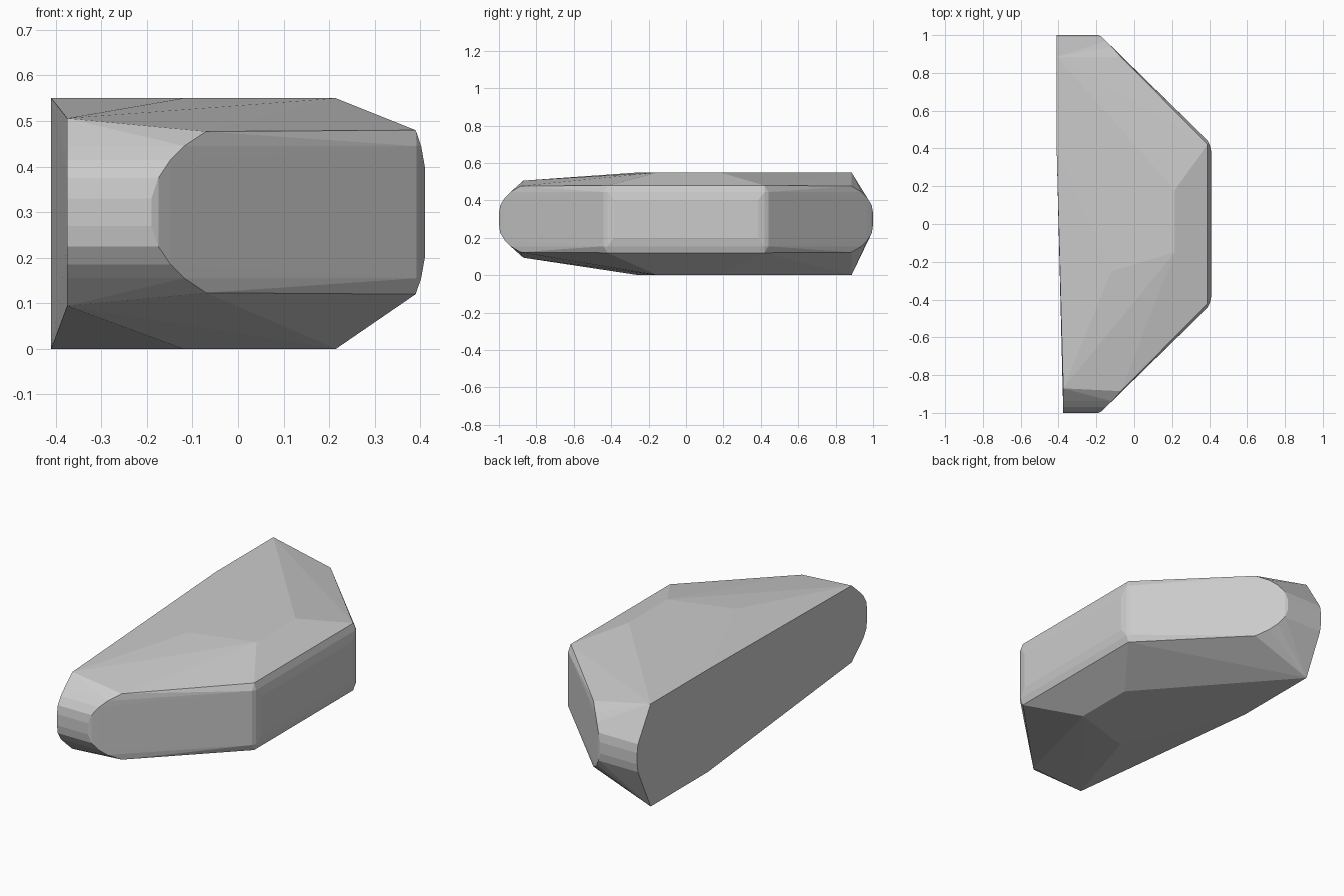
import bpy, bmesh

if "Cube" in bpy.data.objects:
    bpy.data.objects.remove(bpy.data.objects["Cube"])

MID = 0.30                      # centre height of the outer belt
pts = []


def ring(x, y, half):
    """Add a point above and below the belt centre."""
    pts.extend([(x, y, MID + half), (x, y, MID - half)])


# Rounded ends: outer x, distance from centre, half height
end_arc = [(-0.19, 1.0, 0.03), (-0.175, 0.993, 0.075), (-0.148, 0.968, 0.115),
           (-0.118, 0.938, 0.145), (-0.07, 0.885, 0.177)]
for side, wall in ((1, -0.41), (-1, -0.375)):
    for x, y, h in end_arc:
        ring(x, side * y, h)
        ring(wall, side * y, h)
    # Softened corners of the protruding side
    ring(0.39, side * 0.42, 0.18)
    ring(0.392, side * 0.44, 0.145)
    ring(0.402, side * 0.42, 0.145)
    ring(0.41, side * 0.385, 0.10)

# Upper and lower plates
for z in (0.0, 0.55):
    for x, y in ((-0.41, 0.885), (-0.41, 0.40), (-0.12, -0.25),
                 (0.215, -0.15), (0.215, 0.18)):
        pts.append((x, y, z))
ring(-0.375, -0.87, 0.206)

# Faceted convex body
bm = bmesh.new()
for p in pts:
    bm.verts.new(p)
res = bmesh.ops.convex_hull(bm, input=bm.verts)
loose = [v for v in bm.verts if not v.link_faces]
bmesh.ops.delete(bm, geom=loose, context='VERTS')
bmesh.ops.dissolve_limit(bm, angle_limit=0.01, verts=bm.verts, edges=bm.edges)
bmesh.ops.recalc_face_normals(bm, faces=bm.faces)
mesh = bpy.data.meshes.new("faceted_body")
bm.to_mesh(mesh)
bm.free()
body = bpy.data.objects.new("faceted_body", mesh)
bpy.context.collection.objects.link(body)
